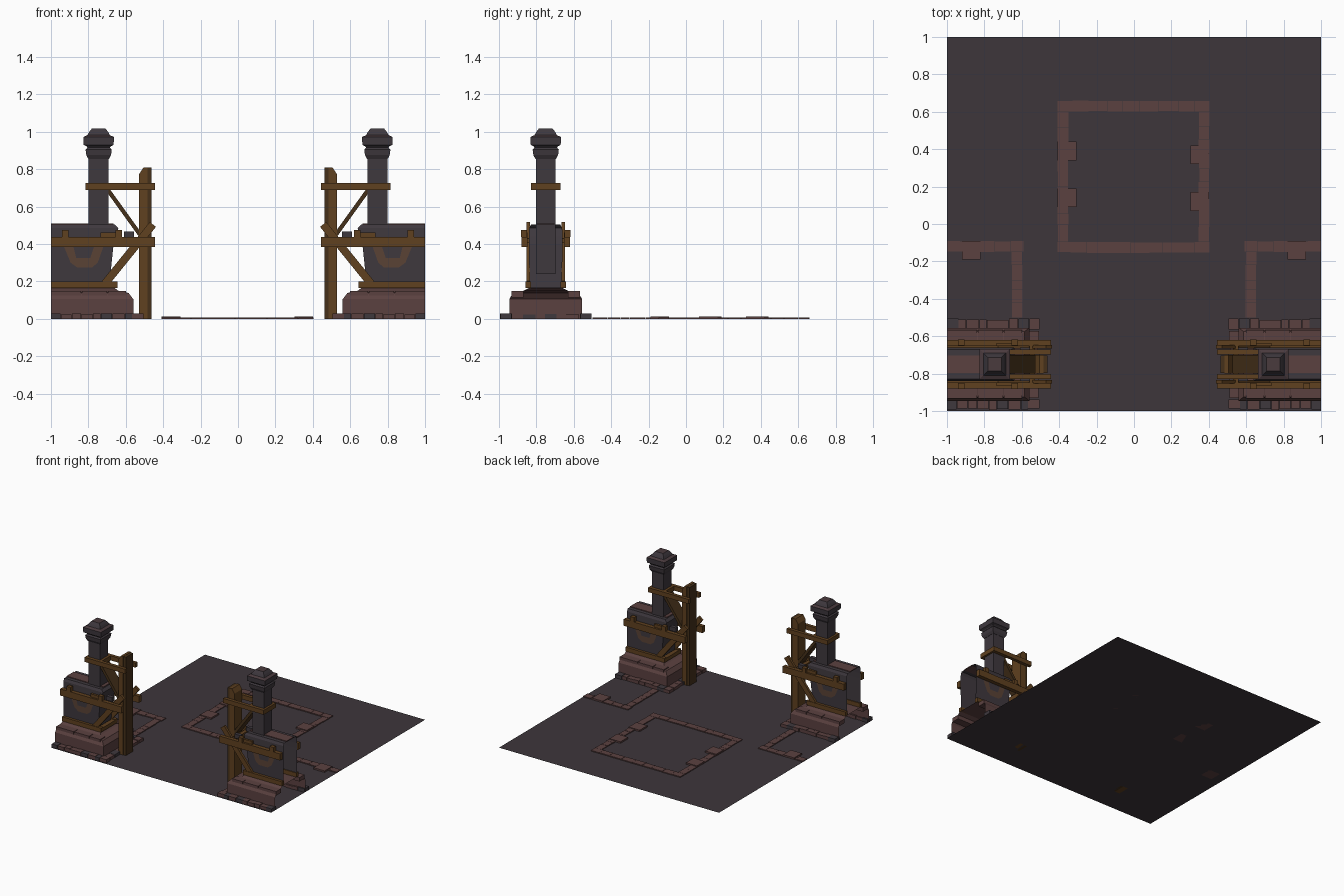
import bpy, math, random
from mathutils import Vector

if "Cube" in bpy.data.objects:
    bpy.data.objects.remove(bpy.data.objects["Cube"])

random.seed(4)


def mat(name, rgb):
    m = bpy.data.materials.new(name)
    m.diffuse_color = (*rgb, 1)
    m.use_nodes = True
    m.node_tree.nodes["Principled BSDF"].inputs["Base Color"].default_value = m.diffuse_color
    return m


GROUND = mat("ground_stone", (0.047, 0.037, 0.044))
RED = mat("red_stone", (0.105, 0.053, 0.051))
DARK = mat("dark_stone", (0.049, 0.040, 0.048))
WARM = mat("warm_grey_stone", (0.068, 0.043, 0.048))
WOOD = mat("wood", (0.115, 0.052, 0.014))
DARKWOOD = mat("dark_wood", (0.060, 0.030, 0.010))
PATCH = mat("bare_plaster", (0.100, 0.055, 0.036))

CY = -0.75  # centre line of the two wall ends


def make(name, verts, faces, mats, mirror=True, index=None):
    me = bpy.data.meshes.new(name)
    me.from_pydata([tuple(v) for v in verts], [], faces)
    for m in mats:
        me.materials.append(m)
    if index:
        for p in me.polygons:
            p.material_index = index(p)
    ob = bpy.data.objects.new(name, me)
    bpy.context.collection.objects.link(ob)
    if mirror:
        mod = ob.modifiers.new("mirror", 'MIRROR')
        mod.use_mirror_merge = False
    return ob


def loft(name, rings, mats, open_x0=False, index=None, mirror=True):
    """Stack of rectangles (z, x0, x1, y0, y1), optionally open on the x0 side."""
    v, f = [], []
    for z, x0, x1, y0, y1 in rings:
        v += [(x0, y0, z), (x1, y0, z), (x1, y1, z), (x0, y1, z)]
    for r in range(len(rings) - 1):
        for i in range(3 if open_x0 else 4):
            j = (i + 1) % 4
            f.append((4*r + i, 4*r + j, 4*r + 4 + j, 4*r + 4 + i))
    n = 4 * (len(rings) - 1)
    f.append((n, n + 1, n + 2, n + 3))
    if not open_x0:
        f.append((3, 2, 1, 0))
    return make(name, v, f, mats, mirror, index)


def box(name, x0, x1, y0, y1, z0, z1, m, mirror=True):
    return loft(name, [(z0, x0, x1, y0, y1), (z1, x0, x1, y0, y1)], [m], mirror=mirror)


def pair(name, x0, x1, h0, h1, z0, z1, m):
    """Two boxes, one each side of the wall centre line."""
    for s, tag in ((1, "back"), (-1, "front")):
        a, b = sorted((CY + s*h0, CY + s*h1))
        box(name + "_" + tag, x0, x1, a, b, z0, z1, m)


def brace(name, p, q, t, y0, y1, m):
    """Slanted board from p to q in the xz plane."""
    p, q = Vector(p), Vector(q)
    d = (q - p).normalized()
    n = Vector((-d.y, d.x)) * t / 2
    prof = [p - n, q - n, q + n, p + n]
    v = [(c.x, y, c.y) for y in (y0, y1) for c in prof]
    f = [(0, 1, 2, 3), (7, 6, 5, 4)] + [(i, i + 4, (i + 1) % 4 + 4, (i + 1) % 4) for i in range(4)]
    make(name, v, f, [m])


def run(name, x0, x1, y0, y1, h, n, mirror, grey=0.0, jit=0.004):
    """Row of n slightly uneven stones filling a strip along its longer side."""
    along_x = (x1 - x0) > (y1 - y0)
    a, b = (x0, x1) if along_x else (y0, y1)
    cuts = [a] + [a + (b - a) * (i + random.uniform(-.2, .2)) / n for i in range(1, n)] + [b]
    v, f, cols = [], [], []
    for c0, c1 in zip(cuts, cuts[1:]):
        c0, c1 = c0 + .001, c1 - .001
        k = len(v)
        z = h * random.uniform(.8, 1.0)
        o, w = random.uniform(0, jit), random.uniform(0, jit)
        r = (c0, c1, y0 + o, y1 - w) if along_x else (x0 + o, x1 - w, c0, c1)
        for zz in (0, z):
            v += [(r[0], r[2], zz), (r[1], r[2], zz), (r[1], r[3], zz), (r[0], r[3], zz)]
        f += [(k+4, k+5, k+6, k+7)] + [(k+i, k+(i+1) % 4, k+4+(i+1) % 4, k+4+i) for i in range(4)]
        cols += [1 if random.random() < grey else 0] * 5
    make(name, v, f, [RED, DARK], mirror, lambda p: cols[p.index])


# ground
make("ground", [(-1, -1, 0), (1, -1, 0), (1, 1, 0), (-1, 1, 0)], [(0, 1, 2, 3)], [GROUND], False)

# central square of paving stones
run("paving_back", -.41, .405, .6, .66, .008, 9, False)
run("paving_front", -.41, .405, -.155, -.095, .008, 10, False)
run("paving_left", -.41, -.35, -.095, .6, .008, 9, False)
run("paving_right", .345, .405, -.095, .6, .008, 9, False)
for i, (x, y) in enumerate(((-.358, .39), (-.358, .14), (.352, .37), (.352, .12))):
    box(f"large_paver_{i}", x - .05, x + .05, y - .05, y + .05, 0, .013, RED, False)

# side paving strips
run("side_paving_x", -1, -.59, -.15, -.09, .008, 5, True)
run("side_paving_y", -.655, -.595, -.5, -.15, .008, 5, True)
box("side_large_paver", -.92, -.82, -.19, -.09, 0, .013, RED)

# cobbled footing around each wall end
run("footing_back", -1, -.505, -.57, -.505, .03, 9, True, .35, .008)
run("footing_front", -1, -.505, -.995, -.93, .03, 9, True, .35, .008)
run("footing_end", -.57, -.505, -.93, -.57, .028, 6, True, .3, .008)

# battered stone plinth, open at the tile edge
loft("plinth", [(z, -1, x, CY - h, CY + h) for z, x, h in
     ((0, -.56, .195), (.105, -.56, .195), (.138, -.585, .175), (.15, -.64, .12), (.165, -.66, .09))],
     [RED], True)
# slabs lying along the plinth shoulder
for k, (a, b) in enumerate(((-1, -.84), (-.835, -.7), (-.695, -.6))):
    pair(f"plinth_slab_{k}", a, b, .12, .183, .115, .148, RED)

# wall body with coping, open at the tile edge
loft("wall", [(z, -1, x, CY - h, CY + h) for z, x, h in
     ((.165, -.69, .086), (.4, -.665, .09), (.44, -.655, .09), (.485, -.64, .088), (.505, -.66, .078))],
     [DARK], True)
box("coping_strip", -1, -.665, CY - .047, CY + .047, .503, .511, RED)

# bare plaster patches, a tapered plate with a darker core, on both wall faces
for s, tag in ((-1, "front"), (1, "back")):
    for nm, m, off, pts in (
            ("patch", PATCH, .094, ((-.93, .385), (-.895, .30), (-.86, .275), (-.78, .275), (-.75, .30), (-.72, .385))),
            ("patch_core", DARK, .096, ((-.88, .385), (-.865, .325), (-.79, .325), (-.77, .385)))):
        v = [(x, CY + s*off, z) for x, z in pts]
        order = tuple(range(len(pts)))
        make(nm + "_" + tag, v, [order if s < 0 else order[::-1]], [m])

# chimney pillar and stepped cap
PX, P = -.745, .053
box("pillar", PX - P, PX + P, CY - P, CY + P, .24, .87, DARK)
loft("pillar_cap", [(z, PX - h, PX + h, CY - h, CY + h) for z, h in
     ((.855, .055), (.875, .066), (.905, .07), (.915, .06), (.922, .065), (.93, .08), (.972, .082),
      (.982, .06), (1.0, .05), (1.018, .036))],
     [DARK, WARM], index=lambda p: int(.972 < p.center.z < .99 or p.center.z > 1.015))

# wooden ledge around the wall foot
pair("foot_rail", -1, -.645, .08, .108, .165, .2, WOOD)
box("foot_rail_end", -.68, -.645, CY - .08, CY + .08, .165, .195, WOOD)

# main side beams with pegs
pair("side_beam", -1, -.445, .098, .13, .383, .437, WOOD)
pair("peg_outer", -.94, -.905, .1, .132, .437, .475, WOOD)
pair("peg_inner", -.735, -.62, .098, .115, .437, .462, WOOD)
pair("peg_inner_block", -.655, -.62, .1, .132, .437, .475, WOOD)
box("cross_beam", -.56, -.53, CY - .1, CY + .1, .39, .43, WOOD)
pair("stone_chock", -.61, -.555, .06, .09, .435, .468, DARK)

# upper frame gripping the pillar
pair("upper_beam", -.813, -.445, .053, .08, .69, .727, WOOD)
box("upper_clamp", -.815, -.795, CY - .08, CY + .08, .69, .727, WOOD)
box("upper_clamp_inner", -.692, -.67, CY - .053, CY + .053, .69, .727, WOOD)

# upright post: wood face with a darker outer board
loft("post", [(0, -.528, -.484, CY - .05, CY + .05), (.775, -.528, -.484, CY - .05, CY + .05),
              (.81, -.505, -.484, CY - .05, CY + .05)], [WOOD])
box("post_outer_board", -.484, -.462, CY - .046, CY + .046, 0, .808, DARKWOOD)

# sloping boards
brace("upper_brace", (-.70, .695), (-.52, .445), .022, CY - .05, CY + .05, DARKWOOD)
for s, tag in ((1, "back"), (-1, "front")):
    a, b = sorted((CY + s*.084, CY + s*.104))
    brace("lower_brace_" + tag, (-.71, .19), (-.455, .505), .042, a, b, WOOD)
